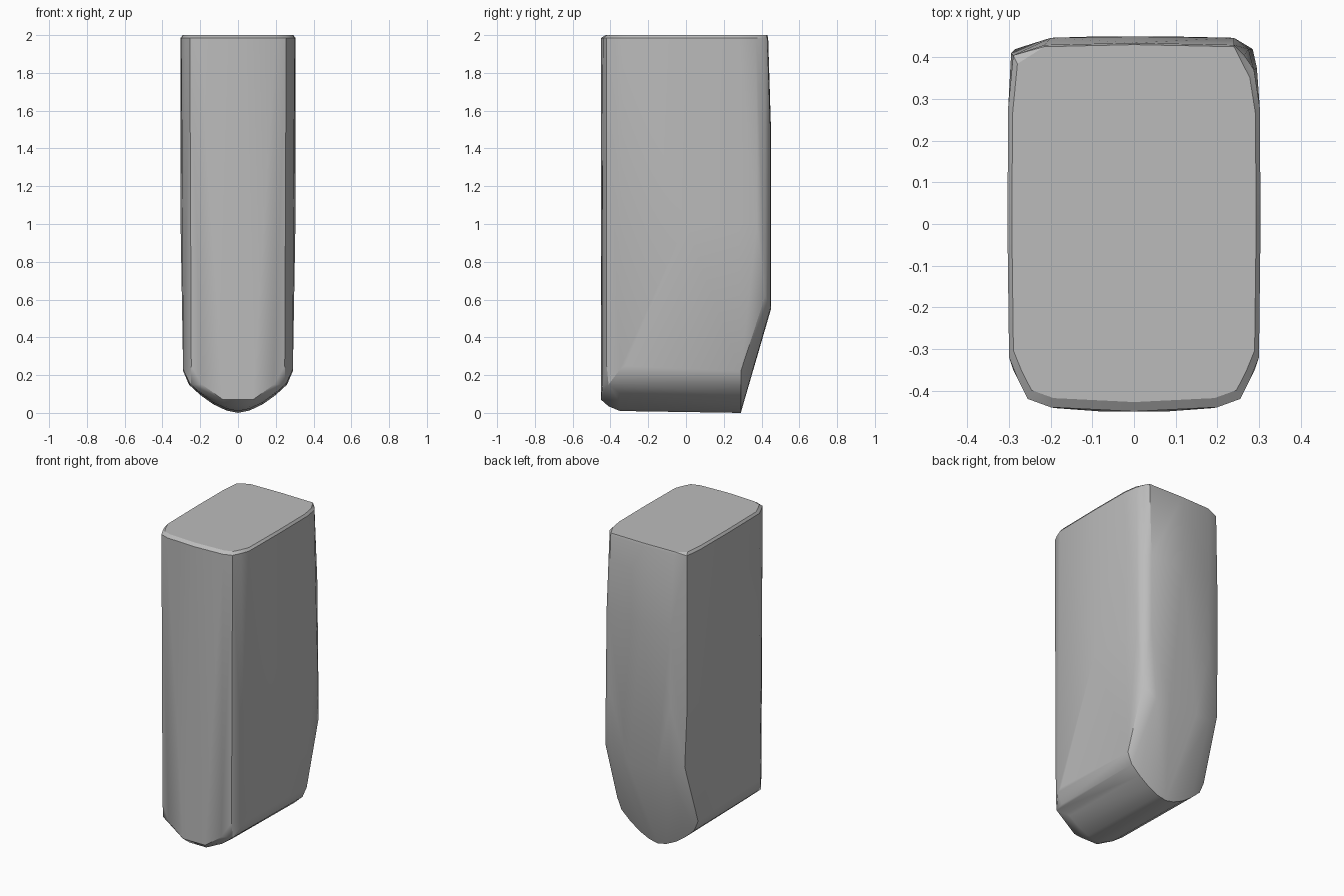
import bpy
import bmesh
import math

cube = bpy.data.objects.get("Cube")
if cube:
    bpy.data.objects.remove(cube, do_unlink=True)

grey = bpy.data.materials.new("plain grey")
grey.use_nodes = True
colour = (0.5, 0.5, 0.5, 1)
grey.diffuse_color = colour
grey.node_tree.nodes["Principled BSDF"].inputs["Base Color"].default_value = colour

points = []


def ring(outline, z, scale_x=1.0, scale_y=1.0):
    """Add a horizontal outline at height z."""
    points.extend((x * scale_x, y * scale_y, z) for x, y in outline)


def mirrored(half):
    return [(s * x, y) for x, y in half for s in (-1, 1)]


# Rounded corners of the front and of the back
front = mirrored([(0, -0.45), (0.2, -0.44), (0.255, -0.42), (0.28, -0.37), (0.3, -0.32)])
back_top = [(-0.29, 0.405), (-0.215, 0.43), (0, 0.435), (0.24, 0.43),
            (0.265, 0.405), (0.288, 0.37)]
back_mid = [(-0.295, 0.41), (-0.2, 0.447), (0, 0.45), (0.24, 0.447),
            (0.275, 0.42), (0.295, 0.375)]
sides = mirrored([(0.304, 0), (0.302, 0.28)])

# Flat top with a fine bevel
ring(front + sides + back_top, 2.0, 0.965, 0.95)
ring(front + sides + back_top, 1.985)
ring(back_top[1:4], 2.0, 1, 0.99)

# Upright body, slightly fuller in the middle of the back
ring(back_mid, 1.5)
ring(sides + back_mid, 1.0)
ring(mirrored([(0.2, 0.446), (0.1, 0.45)]), 0.55)
ring(mirrored([(0.285, 0.42)]), 0.62)
ring(mirrored([(0.288, 0.285)]), 0.32)

# Front corners run down to the rounded underside
ring(front, 0.25, 0.97)
ring(mirrored([(0.19, -0.442), (0.25, -0.41)]), 0.15)
ring(mirrored([(0.08, -0.45)]), 0.07)
ring(mirrored([(0.06, -0.41)]), 0.035)

# Keel profile carried from front to back
keel = [(0.29, 0.22), (0.26, 0.15), (0.2, 0.095), (0.13, 0.045), (0.06, 0.012), (0, 0)]
for x, z in keel:
    ring(mirrored([(x, -0.35)]), z + 0.01)
    ring(mirrored([(x, 0.29)]), z)

# Wrap the sections in one convex skin
bm = bmesh.new()
for p in points:
    bm.verts.new(p)
bmesh.ops.remove_doubles(bm, verts=bm.verts, dist=0.001)
hull = bmesh.ops.convex_hull(bm, input=bm.verts)
loose = {v for v in hull["geom_interior"] + hull["geom_unused"]
         if isinstance(v, bmesh.types.BMVert)}
bmesh.ops.delete(bm, geom=list(loose), context="VERTS")
bmesh.ops.dissolve_limit(bm, angle_limit=math.radians(0.5), verts=bm.verts, edges=bm.edges)
bmesh.ops.recalc_face_normals(bm, faces=bm.faces)
mesh = bpy.data.meshes.new("rounded_block")
bm.to_mesh(mesh)
bm.free()
mesh.materials.append(grey)

block = bpy.data.objects.new("rounded_block", mesh)
bpy.context.collection.objects.link(block)
bpy.ops.object.select_all(action="DESELECT")
block.select_set(True)
bpy.context.view_layer.objects.active = block
bpy.ops.object.shade_smooth_by_angle(angle=math.radians(30))
